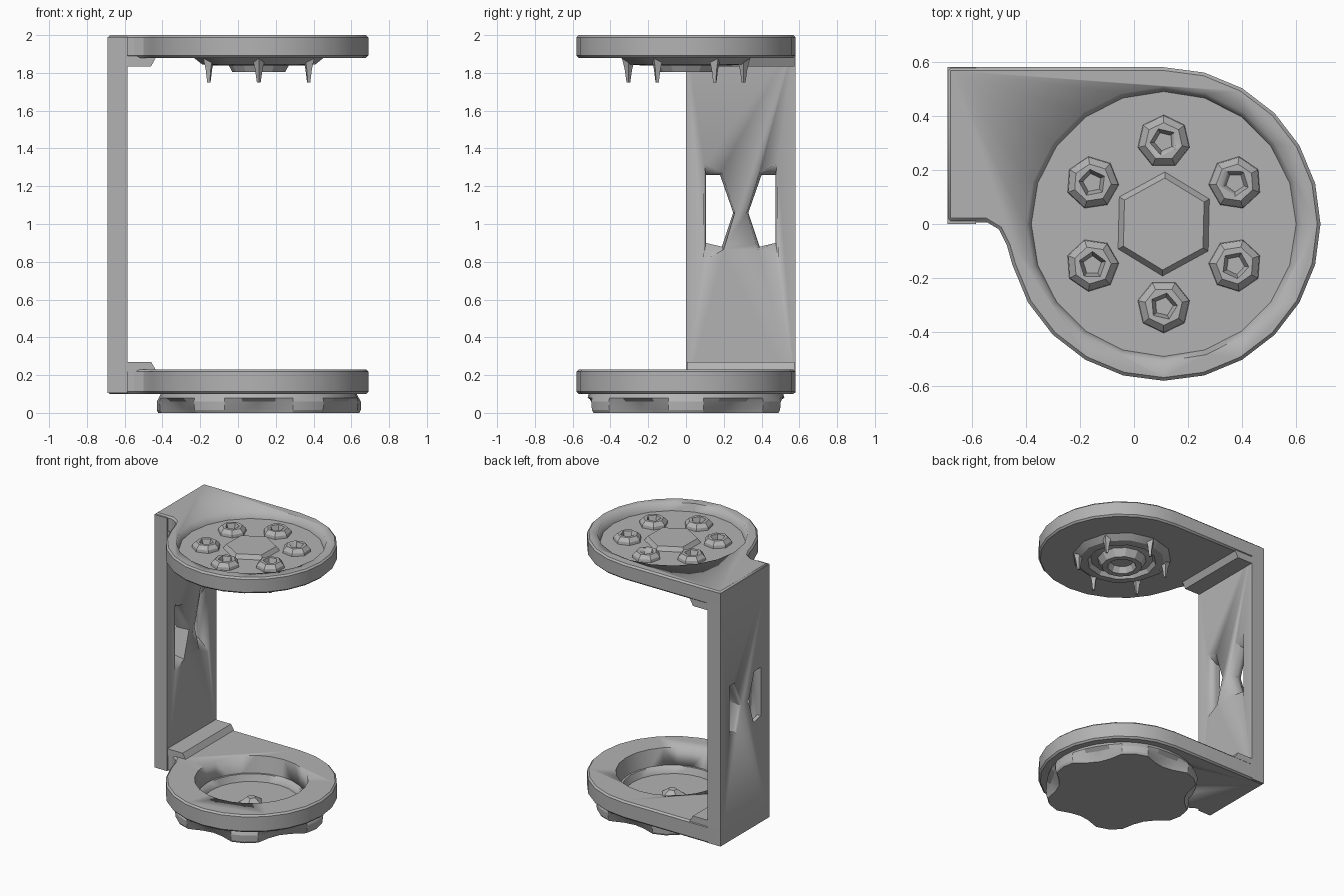
import bpy, bmesh
from math import cos, sin, pi, radians

if "Cube" in bpy.data.objects:
    bpy.data.objects.remove(bpy.data.objects["Cube"])

CX, R = 0.11, 0.58          # disc centre and radius
GREY = (0.45, 0.45, 0.45, 1)
mat = bpy.data.materials.new("plain grey")
mat.use_nodes = True
mat.diffuse_color = GREY
mat.node_tree.nodes["Principled BSDF"].inputs["Base Color"].default_value = GREY


def loft(name, rings, angle=30):
    """Skin a stack of equal-length rings and cap both ends."""
    bm = bmesh.new()
    loops = [[bm.verts.new(p) for p in ring] for ring in rings]
    n = len(loops[0])
    for a, b in zip(loops, loops[1:]):
        for i in range(n):
            j = (i + 1) % n
            bm.faces.new((a[i], a[j], b[j], b[i]))
    bm.faces.new(loops[0][::-1])
    bm.faces.new(loops[-1])
    bmesh.ops.recalc_face_normals(bm, faces=bm.faces)
    mesh = bpy.data.meshes.new(name)
    bm.to_mesh(mesh)
    bm.free()
    obj = bpy.data.objects.new(name, mesh)
    bpy.context.collection.objects.link(obj)
    mesh.materials.append(mat)
    select(obj)
    bpy.ops.object.shade_smooth_by_angle(angle=radians(angle))
    return obj


def select(obj):
    bpy.ops.object.select_all(action='DESELECT')
    obj.select_set(True)
    bpy.context.view_layer.objects.active = obj


def lathe(name, profile, sides, x=CX, y=0.0, turn=0.0, angle=30):
    """Round part from (radius, height) pairs."""
    return loft(name, [[(x + r * cos(turn + 2 * pi * i / sides),
                         y + r * sin(turn + 2 * pi * i / sides), z)
                        for i in range(sides)] for r, z in profile], angle)


def cut(obj, cutter):
    mod = obj.modifiers.new("cut", 'BOOLEAN')
    mod.operation = 'DIFFERENCE'
    mod.solver = 'EXACT'
    mod.object = cutter
    select(obj)
    bpy.ops.object.modifier_apply(modifier=mod.name)
    bpy.data.objects.remove(cutter)


def bevel(obj, width):
    mod = obj.modifiers.new("bevel", 'BEVEL')
    mod.width = width
    mod.limit_method = 'ANGLE'
    mod.angle_limit = radians(60)
    select(obj)
    bpy.ops.object.modifier_apply(modifier=mod.name)


def plate(name, z0, z1):
    """Disc that runs into a square tab on one side."""
    tab = [(-0.69, R), (-0.69, 0.01), (-0.55, 0.01), (-0.5, -0.02), (-0.47, -0.08)]
    arc = [(CX + R * cos(radians(a)), R * sin(radians(a)))
           for a in range(195, 451, 15)]
    obj = loft(name, [[(x, y, z) for x, y in tab + arc] for z in (z0, z1)])
    bevel(obj, 0.012)
    return obj


# Plates
top = plate("top_plate", 1.88, 2.0)
cut(top, lathe("tray_cutter", [(0.49, 1.945), (0.525, 2.05)], 20))
bottom = plate("bottom_plate", 0.1, 0.23)
cut(bottom, lathe("cup_cutter", [(0.35, 0.05), (0.39, 0.26)], 24))

# Upright arm with two mirrored, tapered window cuts
arm = loft("upright_arm", [[(-0.69, 0, z), (-0.585, 0, z), (-0.585, R, z), (-0.69, R, z)]
                           for z in (0.105, 1.99)])
inner = [(0.09, 0.8), (0.095, 1.33), (0.19, 1.28), (0.26, 1.06), (0.2, 0.86)]
outer = [(0.105, 0.9), (0.105, 1.26), (0.18, 1.26), (0.25, 1.06), (0.19, 0.88)]
for side in (1, -1):
    rings = [[(x, 0.29 + side * (y - 0.29), z) for y, z in outline]
             for x, outline in ((-0.72, outer), (-0.66, outer), (-0.57, inner))]
    cut(arm, loft("window_cutter", rings))

# Corner steps between the arm and the plates
for name, z_plate, z_free in (("upper_step", 1.89, 1.835), ("lower_step", 0.22, 0.27)):
    section = [(-0.6, z_plate), (-0.43, z_plate), (-0.46, z_free), (-0.6, z_free)]
    loft(name, [[(x, y, z) for x, z in section] for y in (0.005, R - 0.005)])

# Six hollow studs with pins hanging beneath them
for i in range(6):
    a = radians(30 + 60 * i)
    x, y = CX + 0.305 * cos(a), 0.305 * sin(a)
    stud = lathe(f"stud_{i + 1}", [(0.1, 1.935), (0.095, 1.965), (0.07, 1.99)],
                 7, x, y, a, 20)
    cut(stud, lathe("socket_cutter", [(0.035, 1.95), (0.055, 2.0)], 5, x, y, a + 0.4, 20))
    lathe(f"pin_{i + 1}", [(0.035, 1.88), (0.02, 1.82), (0.01, 1.75)], 4, x, y, a, 20)

# Raised hexagon in the tray
lathe("centre_boss", [(0.2, 1.935), (0.17, 1.975)], 6, turn=0.5, angle=20)

# Ring and hub under the top plate
lathe("under_hub", [(0.35, 1.885), (0.3, 1.845), (0.24, 1.84), (0.22, 1.87), (0.17, 1.86),
                    (0.14, 1.805), (0.1, 1.805), (0.08, 1.85)], 12, angle=20)

# Lobed base, closing the bottom of the cup
lobe = [0.54, 0.53, 0.47, 0.45, 0.47, 0.53]


def lobed(scale, z, flare):
    pts = []
    for i in range(36):
        r = scale * (lobe[i % 6] * (1 - flare) + 0.54 * flare)
        pts.append((CX + r * cos(pi * i / 18), r * sin(pi * i / 18), z))
    return pts


base = loft("lobed_base", [lobed(0.985, 0, 0), lobed(1, 0.015, 0), lobed(1, 0.06, 0.4),
                           lobed(0.98, 0.08, 0.9), lobed(0.95, 0.11, 1)], 20)
cut(base, lathe("floor_cutter", [(0.33, 0.06), (0.36, 0.15)], 24))
lathe("cup_nub", [(0.1, 0.05), (0.03, 0.1)], 5, angle=20)
